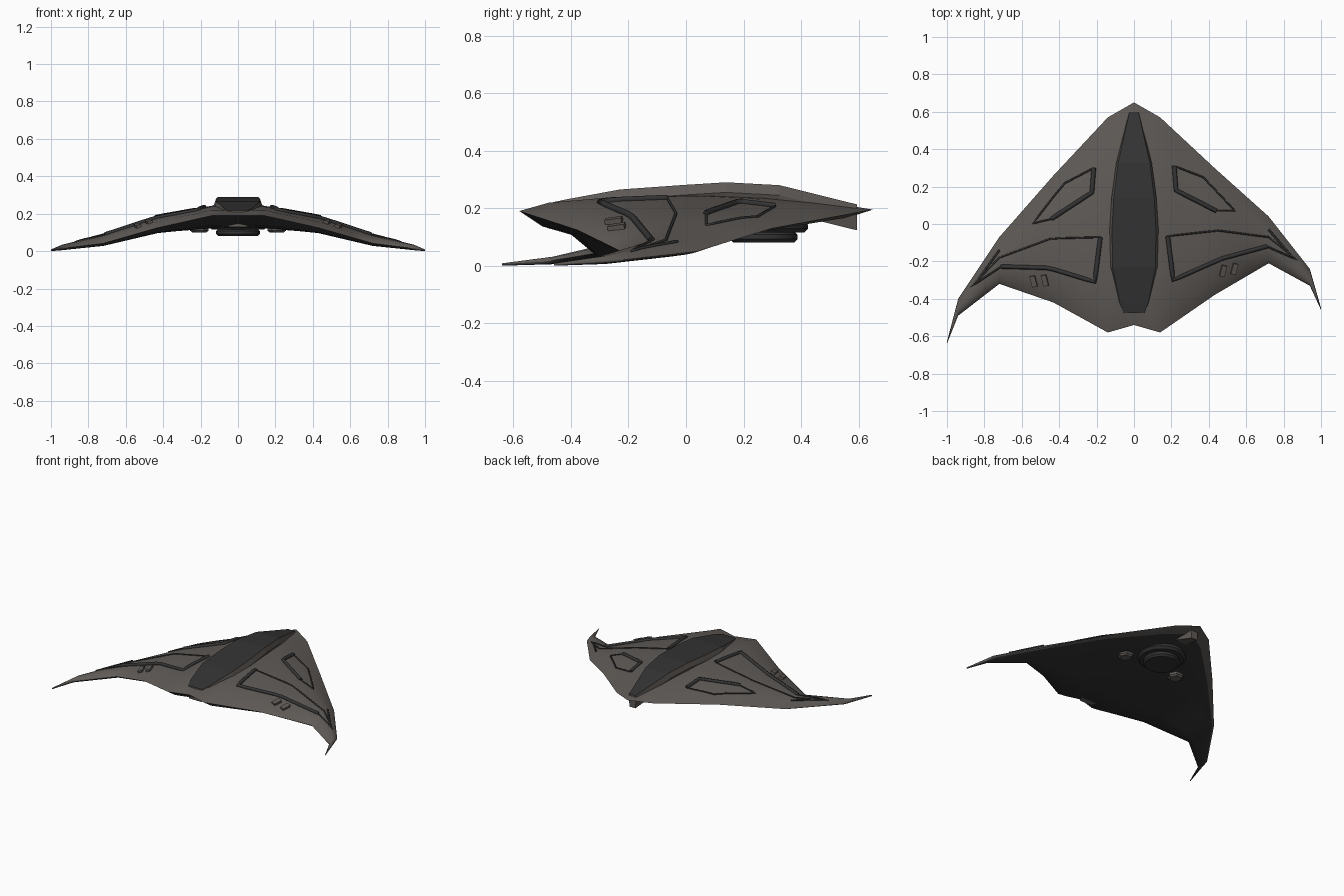
import bpy, bmesh, math
from mathutils import Vector

cube = bpy.data.objects.get("Cube")
if cube:
    bpy.data.objects.remove(cube, do_unlink=True)


def material(name, rgb):
    m = bpy.data.materials.new(name)
    m.use_nodes = True
    m.diffuse_color = (*rgb, 1)
    m.node_tree.nodes["Principled BSDF"].inputs["Base Color"].default_value = (*rgb, 1)
    return m


BROWN = material("warm grey armour", (0.115, 0.103, 0.094))
DARK = material("charcoal", (0.034, 0.034, 0.034))

# Wing stations: x, lead y, lead z, trail y, trail z, rise, drop, skew of the right wing
STATIONS = [
    (0.00, 0.65, 0.195, -0.54, 0.190, 0.055, 0.065, 0.00),
    (0.14, 0.57, 0.180, -0.58, 0.190, 0.058, 0.062, 0.00),
    (0.43, 0.30, 0.130, -0.38, 0.125, 0.060, 0.030, -0.04),
    (0.72, 0.04, 0.050, -0.21, 0.042, 0.042, 0.016, -0.11),
    (0.94, -0.24, 0.018, -0.33, 0.014, 0.018, 0.010, -0.16),
    (1.00, -0.45, 0.006, -0.46, 0.006, 0.003, 0.006, -0.18),
]
# Share of rise or drop along the chord
TOP = [(0, 0), (0.06, 0.22), (0.15, 0.55), (0.28, 0.85), (0.45, 1), (0.72, 0.88), (0.91, 0.52), (1, 0)]
BOTTOM = [(0, 0), (0.07, 0.4), (0.2, 0.7), (0.4, 1), (0.75, 1), (0.93, 0.85), (1, 0)]


def lerp_rows(rows, key):
    for a, b in zip(rows, rows[1:]):
        if key <= b[0]:
            break
    f = min(1, max(0, (key - a[0]) / (b[0] - a[0])))
    return [p + (q - p) * f for p, q in zip(a, b)]


def skew(x):
    return lerp_rows(STATIONS, abs(x))[7] if x < 0 else 0


def hull_point(x, t, upper=True):
    _, ly, lz, ty, tz, rise, drop, _ = lerp_rows(STATIONS, abs(x))
    share = lerp_rows(TOP if upper else BOTTOM, t)[1]
    z = lz + (tz - lz) * t + (rise if upper else -drop) * share
    return Vector((x, ly + (ty - ly) * t + skew(x), z))


def on_hull(x, y, lift=0.0):
    """Point on the upper skin; y is measured on the left wing."""
    row = lerp_rows(STATIONS, abs(x))
    t = min(1, max(0, (row[1] - y) / (row[1] - row[3])))
    return hull_point(x, t) + Vector((0, 0, lift))


def finish(name, bm, mats, smooth=None):
    bmesh.ops.recalc_face_normals(bm, faces=bm.faces)
    me = bpy.data.meshes.new(name)
    bm.to_mesh(me)
    bm.free()
    for m in mats:
        me.materials.append(m)
    ob = bpy.data.objects.new(name, me)
    bpy.context.collection.objects.link(ob)
    if smooth:
        bpy.ops.object.select_all(action="DESELECT")
        ob.select_set(True)
        bpy.context.view_layer.objects.active = ob
        bpy.ops.object.shade_smooth_by_angle(angle=math.radians(smooth))
    return ob


def loft(bm, rings, pick):
    loops = [[bm.verts.new(p) for p in r] for r in rings]
    n = len(loops[0])
    for a, b in zip(loops, loops[1:]):
        for i in range(n):
            f = bm.faces.new((a[i], a[(i + 1) % n], b[(i + 1) % n], b[i]))
            f.material_index = pick(i)
    for end in (loops[0], loops[-1]):
        bm.faces.new(end)


# Hull: one swept flying wing from tip to tip
half = []
for a, b in zip(STATIONS, STATIONS[1:]):
    half += [a[0] + (b[0] - a[0]) * k / 3 for k in range(3)]
half.append(1.0)
spans = [-x for x in reversed(half[1:])] + half
rings = []
for x in spans:
    ring = [hull_point(x, t) for t, _ in TOP]
    ring += [hull_point(x, t, False) for t, _ in reversed(BOTTOM[1:-1])]
    rings.append(ring)
bm = bmesh.new()
last = len(TOP) + len(BOTTOM) - 3
loft(bm, rings, lambda i: 1 if len(TOP) - 1 <= i < last else 0)
finish("hull", bm, [BROWN, DARK], 50)

# Spine: long raised keel plate with a dark crown; y, half width, crown height
SPINE = [(-0.475, 0.06, 0.218), (-0.42, 0.085, 0.23), (-0.23, 0.128, 0.265), (-0.02, 0.13, 0.28),
         (0.14, 0.12, 0.29), (0.325, 0.095, 0.28), (0.595, 0.028, 0.213)]
bm = bmesh.new()
loft(bm, [[(-w * 0.8, y, z - 0.09), (-w, y, z - 0.035), (-w * 0.9, y, z),
           (w * 0.9, y, z), (w, y, z - 0.035), (w * 0.8, y, z - 0.09)] for y, w, z in SPINE],
     lambda i: 1 if i == 2 else 0)
finish("spine", bm, [BROWN, DARK])


# Raised panel trims that follow the upper skin
def trim(name, points, side, radius, closed):
    pts = points + points[:1] if closed else points
    path = []
    for (ax, ay), (bx, by) in zip(pts, pts[1:]):
        path += [on_hull(side * (ax + (bx - ax) * k / 6), ay + (by - ay) * k / 6, radius * 0.25)
                 for k in range(6)]
    if not closed:
        path.append(on_hull(side * pts[-1][0], pts[-1][1], radius * 0.25))
    cu = bpy.data.curves.new(name, "CURVE")
    cu.dimensions = "3D"
    cu.bevel_depth = radius
    cu.bevel_resolution = 1
    cu.use_fill_caps = True
    sp = cu.splines.new("POLY")
    sp.points.add(len(path) - 1)
    for p, co in zip(sp.points, path):
        p.co = (*co, 1)
    sp.use_cyclic_u = closed
    cu.materials.append(DARK)
    bpy.context.collection.objects.link(bpy.data.objects.new(name, cu))


FRONT = [(0.37, 0.25), (0.215, 0.31), (0.225, 0.18), (0.44, 0.07), (0.54, 0.07)]
REAR = [(0.87, -0.19), (0.72, -0.07), (0.45, -0.035), (0.18, -0.065),
        (0.21, -0.30), (0.47, -0.185), (0.71, -0.12)]
SLIVER = [(0.72, -0.03), (0.84, -0.17)]

for side, word in ((1, "left"), (-1, "right")):
    trim(word + "_front_panel_edge", FRONT, side, 0.005, True)
    trim(word + "_front_panel_trim", FRONT[1:4], side, 0.012, False)
    trim(word + "_rear_panel_edge", REAR, side, 0.005, True)
    trim(word + "_rear_panel_trim", REAR[3:], side, 0.012, False)
    trim(word + "_tip_trim", SLIVER, side, 0.006, False)

    # Small twin vents behind the rear panel
    for k, vx in enumerate((0.475, 0.535)):
        p = on_hull(side * vx, -0.25 + 0.01 * k)
        bm = bmesh.new()
        bmesh.ops.create_cube(bm, size=1)
        bmesh.ops.scale(bm, vec=(0.028, 0.06, 0.03), verts=bm.verts)
        ob = finish(f"{word}_vent_{k + 1}", bm, [BROWN])
        ob.location = p
        ob.rotation_euler = (math.radians(8), side * math.radians(16), -side * math.radians(12))


# Belly turret and its two hexagonal pods
def disc(name, x, y, levels, sides, mat):
    bm = bmesh.new()
    loft(bm, [[(x + r * math.cos(math.tau * i / sides), y + r * math.sin(math.tau * i / sides), z)
               for i in range(sides)] for r, z in levels], lambda i: 0)
    return finish(name, bm, [mat], 30)


disc("turret_collar", 0, 0.27, [(0.15, 0.17), (0.155, 0.13), (0.14, 0.115)], 20, DARK)
disc("turret_drum", 0, 0.27, [(0.1, 0.125), (0.117, 0.108), (0.117, 0.092), (0.105, 0.08)], 20, DARK)
for side, word in ((1, "left"), (-1, "right")):
    disc(word + "_belly_pod", side * 0.207, 0.163, [(0.05, 0.15), (0.05, 0.11), (0.038, 0.1)], 6, BROWN)
